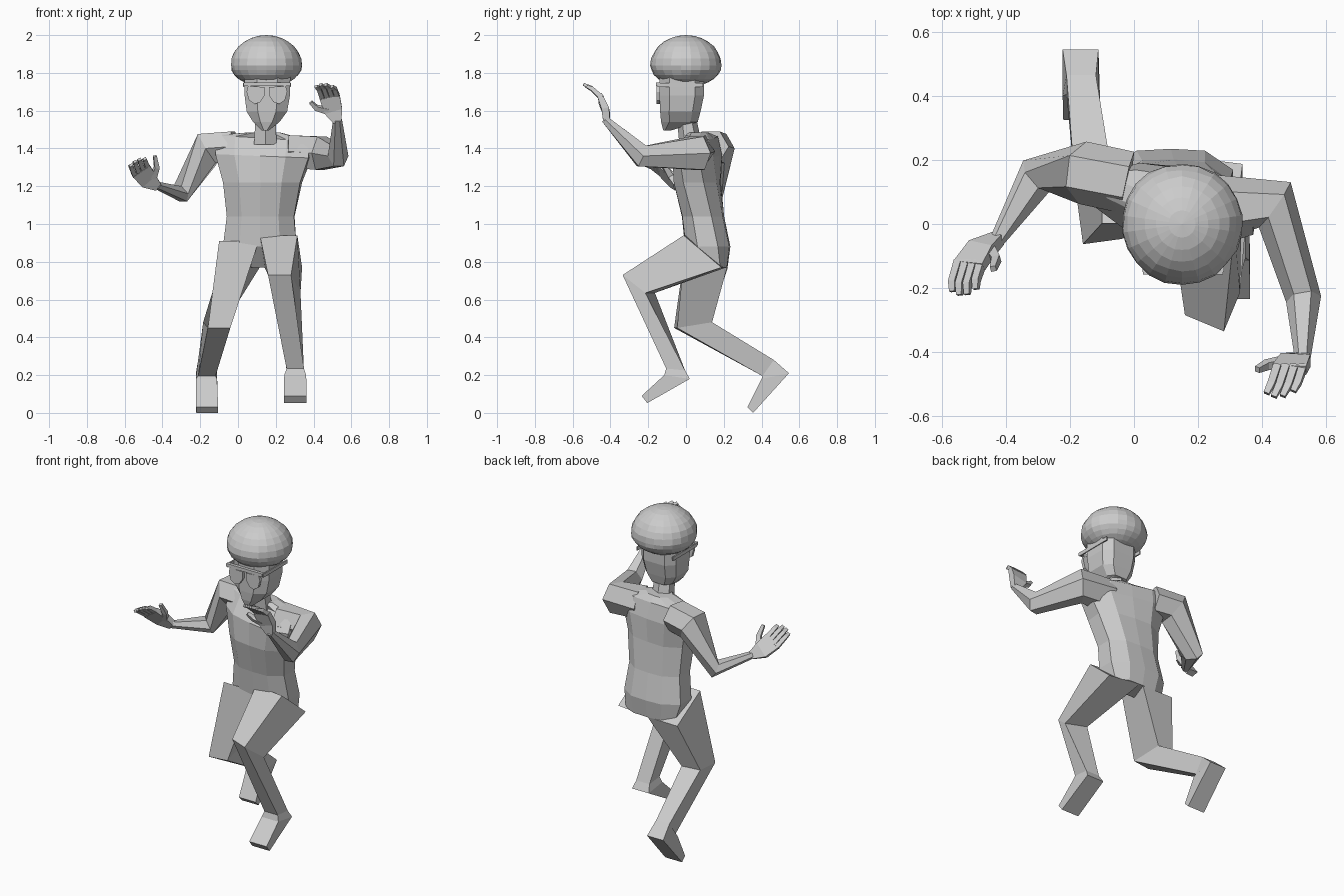
import bpy, bmesh, math, random
from mathutils import Vector, Matrix

if "Cube" in bpy.data.objects:
    bpy.data.objects.remove(bpy.data.objects["Cube"])

random.seed(3)
V = Vector
Z = V((0, 0, 1))


def finish(name, bm):
    bmesh.ops.recalc_face_normals(bm, faces=bm.faces)
    me = bpy.data.meshes.new(name)
    bm.to_mesh(me)
    bm.free()
    ob = bpy.data.objects.new(name, me)
    bpy.context.collection.objects.link(ob)
    return ob


def loft(bm, rings):
    """Skin a list of equally sized point rings and cap both ends."""
    loops = [[bm.verts.new(p) for p in r] for r in rings]
    n = len(loops[0])
    for a, b in zip(loops, loops[1:]):
        for i in range(n):
            j = (i + 1) % n
            bm.faces.new((a[i], a[j], b[j], b[i]))
    bm.faces.new(loops[0][::-1])
    bm.faces.new(loops[-1])


def tube(bm, path, ref, sides):
    """Path entries: (centre, radius along ref, radius across ref)."""
    pts = [V(p[0]) for p in path]
    rings = []
    for i, (c, ra, rb) in enumerate(path):
        t = V()
        if i > 0:
            t += (pts[i] - pts[i - 1]).normalized()
        if i < len(pts) - 1:
            t += (pts[i + 1] - pts[i]).normalized()
        t.normalize()
        u = (ref - t * ref.dot(t)).normalized()
        v = t.cross(u)
        k = 1 / math.cos(math.pi / sides)
        angs = [2 * math.pi * (s + .5) / sides for s in range(sides)]
        rings.append([pts[i] + k * (u * ra * math.cos(a) + v * rb * math.sin(a)) for a in angs])
    loft(bm, rings)


def stack(name, levels, shape):
    """Horizontal rings: (cx, cy, z, half x, half y, yaw, roll in z)."""
    bm = bmesh.new()
    rings = []
    for cx, cy, z, hx, hy, yaw, roll in levels:
        m = Matrix.Rotation(yaw, 3, 'Z')
        rings.append([V((cx, cy, z - roll * x)) + m @ V((x * hx, y * hy, 0)) for x, y in shape])
    loft(bm, rings)
    return finish(name, bm)


def leg(name, rings):
    """Rings: front midpoint, back midpoint, half width."""
    bm = bmesh.new()
    out = []
    for f, b, hw in rings:
        f, b = V(f), V(b)
        d = b - f
        w = V((d.y, -d.x, 0)).normalized() * hw
        out.append([f - w, f + w, b + w, b - w])
    loft(bm, out)
    finish(name, bm)


def hand(name, axis, across, thumb):
    across = V(across).normalized()
    pts = [V(p) for p in axis]
    bm = bmesh.new()
    # palm
    tube(bm, [(pts[0], .022, .018), (pts[1], .048, .02), (pts[2], .054, .014)], across, 4)
    # fingers
    for i, s in enumerate((.88, 1.0, .98, .8)):
        o = across * (i - 1.5) * .027
        k, m, e = pts[2], pts[3], pts[4]
        tube(bm, [(k + o - (m - k) * .2, .0125, .013), (k + (m - k) * s + o, .0115, .011),
                  (k + (e - k) * s + o, .009, .007)], across, 4)
    # thumb
    a, b, c = [V(p) for p in thumb]
    tube(bm, [(a, .016, .016), (b, .013, .013), (c, .009, .009)], across.cross(c - a), 4)
    finish(name, bm)


OCT = [(-1, -.45), (-.55, -.95), (0, -1.0), (.55, -.95), (1, -.45),
       (1, .45), (.55, .95), (0, 1.0), (-.55, .95), (-1, .45)]
HEX = [(-1, -.5), (0, -1), (1, -.5), (1, .5), (0, 1), (-1, .5)]
FACE = [(-1, -.55), (-.45, -1), (.45, -1), (1, -.55), (1, .6), (.6, 1), (-.6, 1), (-1, .6)]

# torso, chest twisted against the pelvis
stack("torso", [
    (.12, .15, .77, .17, .07, 0, 0),
    (.115, .115, .88, .195, .12, 0, 0),
    (.12, .09, 1.04, .178, .112, -.03, 0),
    (.13, .06, 1.22, .205, .12, -.10, 0),
    (.135, .06, 1.36, .25, .115, -.17, .01),
    (.13, .085, 1.455, .25, .065, -.17, .015),
    (.14, .06, 1.485, .08, .055, -.1, 0)], OCT)

# neck and head
stack("neck", [(.145, .025, 1.42, .06, .06, 0, 0), (.145, 0, 1.58, .052, .05, 0, 0)], HEX)
stack("head", [
    (.145, -.10, 1.495, .018, .02, 0, 0),
    (.15, -.035, 1.54, .07, .097, 0, 0),
    (.153, -.03, 1.595, .107, .107, 0, 0),
    (.155, -.022, 1.68, .12, .117, 0, 0),
    (.155, -.022, 1.78, .122, .118, 0, 0)], FACE)

# hair: faceted puff, flatter underneath
bm = bmesh.new()
bmesh.ops.create_uvsphere(bm, u_segments=22, v_segments=14, radius=1)
for v in bm.verts:
    r = 1 + (random.uniform(-.02, .012) if abs(v.co.z) < .95 else 0)
    x, y, z = v.co
    v.co = V((.15 + x * .19 * r, y * .19 * r, 1.84 + (z * .16 if z > 0 else z * .115)))
finish("hair", bm)

# glasses: two lenses, brow bar, side arms
LENS = [(.012, .035), (.1, .04), (.108, .01), (.095, -.035), (.065, -.055), (.035, -.045), (.012, -.01)]
bm = bmesh.new()
for s in (-1, 1):
    loft(bm, [[V((.153 + s * x, y, 1.69 + z)) for x, z in LENS] for y in (-.156, -.138)])


def box(c, size):
    bmesh.ops.create_cube(bm, size=1, matrix=Matrix.Translation(c) @ Matrix.Diagonal((*size, 1)))


box((.153, -.148, 1.74), (.25, .02, .02))
for s in (-1, 1):
    box((.154 + s * .123, -.03, 1.735), (.008, .24, .022))
finish("glasses", bm)

# arms
bm = bmesh.new()
tube(bm, [((.26, .05, 1.385), .085, .09), ((.44, .06, 1.375), .088, .075),
          ((.53, -.235, 1.36), .058, .048), ((.527, -.43, 1.555), .019, .02)], Z, 6)
finish("left_arm", bm)
bm = bmesh.new()
tube(bm, [((-.02, .13, 1.41), .08, .085), ((-.16, .16, 1.40), .09, .085),
          ((-.305, .15, 1.16), .045, .055), ((-.43, -.055, 1.205), .018, .02)], Z, 6)
finish("right_arm", bm)

# hands
hand("left_hand",
     [(.527, -.42, 1.54), (.505, -.425, 1.60), (.485, -.455, 1.675), (.468, -.505, 1.722), (.45, -.54, 1.738)],
     (1, 0, .05), [(.475, -.43, 1.60), (.415, -.44, 1.615), (.385, -.455, 1.645)])
hand("right_hand",
     [(-.425, -.045, 1.2), (-.475, -.075, 1.235), (-.515, -.13, 1.285), (-.533, -.188, 1.328), (-.533, -.222, 1.337)],
     (.85, 0, .45), [(-.45, -.08, 1.245), (-.43, -.11, 1.30), (-.44, -.14, 1.36)])

# legs with feet
leg("left_leg", [
    ((.215, 0, .94), (.24, .2, .77), .1),
    ((.22, -.31, .73), (.27, -.19, .635), .066),
    ((.303, -.105, .235), (.303, -.005, .225), .046),
    ((.303, -.115, .20), (.303, .02, .18), .058),
    ((.303, -.235, .09), (.303, -.205, .052), .06)])
leg("right_leg", [
    ((.005, 0, .91), (.01, .22, .77), .105),
    ((-.1, -.055, .45), (-.125, .13, .48), .06),
    ((-.165, .405, .195), (-.165, .465, .28), .046),
    ((-.167, .40, .18), (-.167, .545, .21), .056),
    ((-.163, .325, .03), (-.163, .355, 0), .058)])
